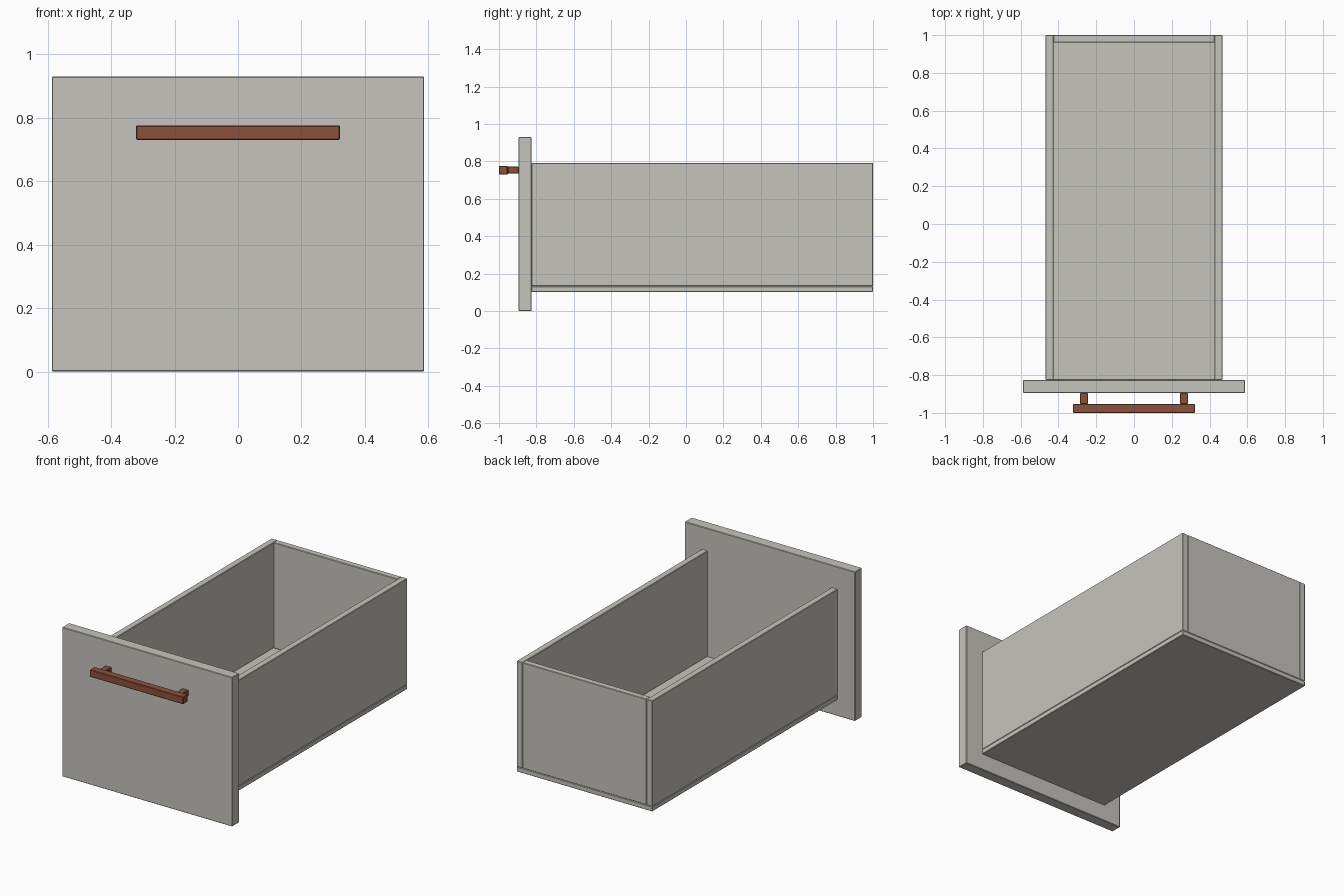
import bpy

cube = bpy.data.objects.get("Cube")
if cube:
    bpy.data.objects.remove(cube, do_unlink=True)


def make_material(name, colour):
    mat = bpy.data.materials.new(name)
    mat.use_nodes = True
    mat.diffuse_color = colour
    bsdf = next(n for n in mat.node_tree.nodes if n.type == "BSDF_PRINCIPLED")
    bsdf.inputs["Base Color"].default_value = colour
    return mat


def board(name, low, high, mat, bevel=0.003):
    """Box between two corners with a slightly eased edge."""
    centre = [(a + b) / 2 for a, b in zip(low, high)]
    bpy.ops.mesh.primitive_cube_add(size=1, location=centre)
    obj = bpy.context.object
    obj.name = name
    obj.scale = [b - a for a, b in zip(low, high)]
    bpy.ops.object.transform_apply(location=False, rotation=False, scale=True)
    obj.data.materials.append(mat)
    mod = obj.modifiers.new("eased_edges", "BEVEL")
    mod.width = bevel
    mod.segments = 1
    return obj


grey = make_material("warm grey board", (0.56, 0.55, 0.51, 1))
brown = make_material("brown handle", (0.26, 0.082, 0.043, 1))

# Shared measurements
outer, inner = 0.468, 0.427
front, panel_back, back = -0.895, -0.826, 1.0
floor_low, floor_top, rim = 0.102, 0.133, 0.792

# Drawer box
board("front_panel", (-0.587, front, 0), (0.587, panel_back, 0.93), grey)
board("bottom_board", (-outer, panel_back, floor_low), (outer, back, floor_top), grey)
board("back_board", (-inner, 0.96, floor_top), (inner, back, rim), grey)
board("left_side", (inner, panel_back, floor_top), (outer, back, rim), grey)
board("right_side", (-outer, panel_back, floor_top), (-inner, back, rim), grey)

# Handle
board("handle_bar", (-0.322, -1, 0.731), (0.322, -0.953, 0.776), brown)
for side, x in (("left", 0.265), ("right", -0.265)):
    board(side + "_handle_post", (x - 0.021, -0.953, 0.735),
          (x + 0.021, front, 0.772), brown)
